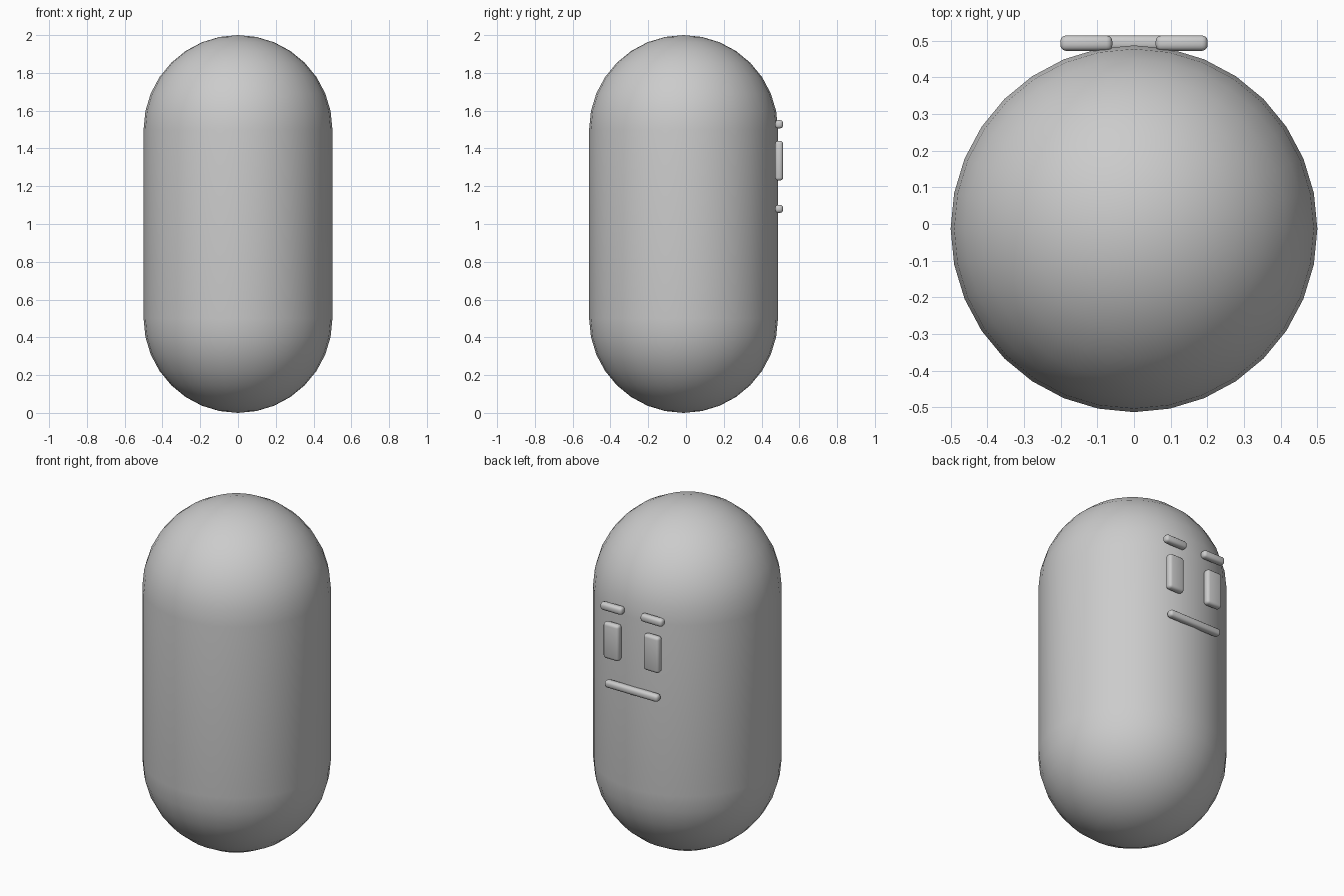
import bpy, bmesh, math

if "Cube" in bpy.data.objects:
    bpy.data.objects.remove(bpy.data.objects["Cube"])

grey = bpy.data.materials.new("plain_grey")
grey.diffuse_color = (0.6, 0.6, 0.6, 1)
grey.use_nodes = True
grey.node_tree.nodes["Principled BSDF"].inputs["Base Color"].default_value = grey.diffuse_color

BODY_Y = -0.013   # body axis
FACE_Y = 0.493    # centre of the face bars


def finish(bm, name, location, angle):
    """Turn a bmesh into a smooth-shaded object."""
    bmesh.ops.recalc_face_normals(bm, faces=bm.faces)
    mesh = bpy.data.meshes.new(name)
    bm.to_mesh(mesh)
    bm.free()
    mesh.materials.append(grey)
    obj = bpy.data.objects.new(name, mesh)
    bpy.context.collection.objects.link(obj)
    obj.location = location
    bpy.ops.object.select_all(action='DESELECT')
    obj.select_set(True)
    bpy.context.view_layer.objects.active = obj
    bpy.ops.object.shade_smooth_by_angle(angle=math.radians(angle))
    return obj


def rounded_bar(name, x, z, width, height, depth=0.042):
    """Small box with rounded edges."""
    bm = bmesh.new()
    bmesh.ops.create_cube(bm, size=1)
    bmesh.ops.scale(bm, vec=(width, depth, height), verts=bm.verts)
    bmesh.ops.bevel(bm, geom=bm.edges[:], offset=0.016, segments=3,
                    profile=0.5, affect='EDGES')
    return finish(bm, name, (x, FACE_Y, z), 40)


# Body: half-capsule profile spun around the z axis
bm = bmesh.new()
steps = 8
angles = [math.pi / 2 * i / steps for i in range(steps + 1)]
profile = [(0.5 * math.sin(a), 0.5 - 0.5 * math.cos(a)) for a in angles]
profile += [(r, 2 - z) for r, z in reversed(profile)]
points = [bm.verts.new((r, 0, z)) for r, z in profile]
edges = [bm.edges.new(pair) for pair in zip(points, points[1:])]
bmesh.ops.spin(bm, geom=points + edges, cent=(0, 0, 0), axis=(0, 0, 1),
               angle=2 * math.pi, steps=32, use_duplicate=False)
bmesh.ops.remove_doubles(bm, verts=bm.verts, dist=0.0005)
finish(bm, "body", (0, BODY_Y, 0), 60)

# Face on the back side: eyes, brows and mouth
for side, label in ((-1, "left"), (1, "right")):
    rounded_bar("eye_" + label, side * 0.13, 1.335, 0.10, 0.21)
    rounded_bar("brow_" + label, side * 0.13, 1.528, 0.142, 0.044)
rounded_bar("mouth", 0, 1.08, 0.345, 0.042)
